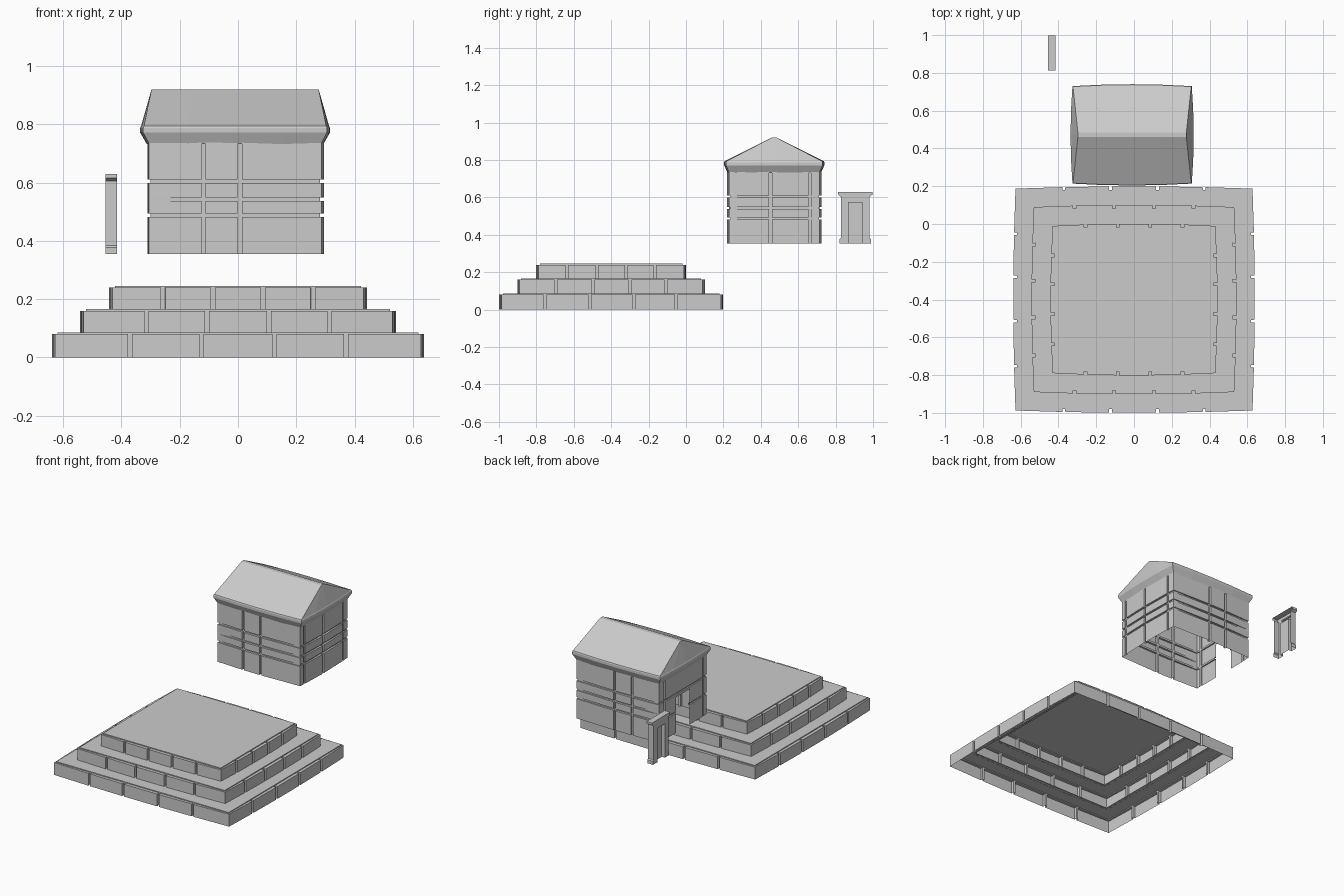
import bpy, bmesh
from mathutils import Vector

if "Cube" in bpy.data.objects:
    bpy.data.objects.remove(bpy.data.objects["Cube"])


def outline(hx, hy, bow, inset, cuts, width=0.014):
    """Bowed rectangle, counter-clockwise, with grooves. Returns (outer, inner, is_groove)."""
    outer, inner, groove = [], [], []
    frames = [lambda a, p: (a, -p), lambda a, p: (p, a),
              lambda a, p: (-a, p), lambda a, p: (-p, -a)]
    for side, place in enumerate(frames):
        L, P = (hx, hy) if side % 2 == 0 else (hy, hx)

        def add(a, deep):
            outer.append(place(a, P - bow * (a / (L - bow)) ** 2))
            lim = L - inset
            inner.append(place(max(-lim, min(lim, a)), P - inset))
            groove.append(deep)
        add(-(L - bow), False)
        for c in sorted(cuts[side] if side < 2 else [-v for v in cuts[side]]):
            if width:
                for s, deep in ((-1, False), (-1, True), (1, True), (1, False)):
                    add(c + s * width / 2, deep)
            else:
                add(c, False)
    return outer, inner, groove


def loft(name, loops, loc, cap=False, post=None):
    """Skin closed loops of equal length into one shell."""
    bm = bmesh.new()
    rows = [[bm.verts.new((x, y, z)) for x, y in pts] for pts, z in loops]
    n = len(rows[0])
    for a, b in zip(rows, rows[1:]):
        for i in range(n):
            j = (i + 1) % n
            bm.faces.new((a[i], a[j], b[j], b[i]))
    if cap:
        bm.faces.new(rows[-1])
    bmesh.ops.remove_doubles(bm, verts=bm.verts, dist=0.0003)
    bmesh.ops.dissolve_degenerate(bm, edges=bm.edges, dist=0.0003)
    if post:
        post(bm)
    return finish(name, bm, loc)


def finish(name, bm, loc=(0, 0, 0)):
    me = bpy.data.meshes.new(name)
    bm.to_mesh(me)
    bm.free()
    ob = bpy.data.objects.new(name, me)
    ob.location = loc
    bpy.context.collection.objects.link(ob)
    return ob


# Three stone tiers, each a hollow ring of blocks under a slightly raised slab
tiers = [(0.64, 0.60, 0.0, 0.08), (0.543, 0.502, 0.085, 0.16), (0.443, 0.402, 0.165, 0.24)]
for k, (hx, hy, z0, z1) in enumerate(tiers):
    cx = [hx * f for f in (-0.58, -0.195, 0.195, 0.58)]
    cy = [hy * f for f in (-0.59, -0.19, 0.2, 0.58)]
    outer, rim, deep = outline(hx, hy, 0.012, 0.021, (cx, cy, cx, cy))
    wall = [(x * 0.999, y * 0.999) if not d else r for (x, y), r, d in zip(outer, rim, deep)]
    rings = [(wall, z0), (wall, z1), (rim, z1), (rim, z1 + 0.006)]
    if k < 2:
        fx = (tiers[k + 1][0] - 0.024) / (hx - 0.021)
        fy = (tiers[k + 1][1] - 0.024) / (hy - 0.021)
        rings.append(([(x * fx, y * fy) for x, y in rim], z1 + 0.006))
    loft("stone_tier_%d" % (k + 1), rings, (0, -0.4, 0), cap=(k == 2))

# House walls: grooved shell with a doorway in the left wall
HOUSE = (-0.01, 0.472, 0)
outer, inner, deep = outline(0.305, 0.252, 0.009, 0.014,
                             ([-0.108, 0.016], [-0.205, -0.02, 0.19],
                              [-0.108, 0.016], [-0.205, 0.19]))
wall = [i if d else o for o, i, d in zip(outer, inner, deep)]
part = [i if i[0] > -0.12 else w for i, w in zip(inner, wall)]
levels = [(wall, 0.355)]
for z, ring in ((0.488, inner), (0.543, part), (0.605, inner)):
    levels += [(wall, z - 0.006), (ring, z - 0.006), (ring, z + 0.006), (wall, z + 0.006)]
levels.append((wall, 0.74))


def cut_doorway(bm):
    y0, y1, top = -0.065, 0.075, 0.585
    for co, no in (((0, y0, 0), (0, 1, 0)), ((0, y1, 0), (0, 1, 0)), ((0, 0, top), (0, 0, 1))):
        faces = [f for f in bm.faces if f.calc_center_median().x < -0.28]
        geom = set(faces) | {e for f in faces for e in f.edges} | {v for f in faces for v in f.verts}
        bmesh.ops.bisect_plane(bm, geom=list(geom), plane_co=co, plane_no=no, dist=1e-5)
    gone = []
    for f in bm.faces:
        c = f.calc_center_median()
        if c.x < -0.28 and y0 < c.y < y1 and c.z < top:
            gone.append(f)
    bmesh.ops.delete(bm, geom=gone, context='FACES')


loft("house_walls", levels, HOUSE, post=cut_doorway)

# Roof: flared eave, thin fascia, hipped slopes up to a narrow ridge
mx, my = [-0.16, 0, 0.16], [-0.13, 0, 0.13]
low, _, _ = outline(0.303, 0.250, 0.009, 0.01, (mx, my, mx, my), None)
eave, ridge, _ = outline(0.326, 0.268, 0.010, 0.01, (mx, my, mx, my), None)
ridge = [(x * 0.287 / 0.316, y * 0.012 / 0.258) for x, y in ridge]
lip = [(x * 0.99, y * 0.99) for x, y in eave]
loft("roof", [(low, 0.732), (eave, 0.772), (eave, 0.788), (lip, 0.794), (ridge, 0.92)],
     HOUSE, cap=True)

# Detached door frame facing left: open-backed surround with lintel cap and recessed panel
FRONT, PANEL, BACK = -0.455, -0.432, -0.415
half = [(0.083, 0.355), (0.083, 0.378), (0.077, 0.385), (0.077, 0.606), (0.093, 0.616), (0.093, 0.63)]
hole = [(0.039, 0.355), (0.039, 0.378), (0.039, 0.385), (0.039, 0.574), (0.039, 0.575), (0.0385, 0.575)]


def mirrored(pts):
    return pts + [(-y, z) for y, z in reversed(pts)]


bm = bmesh.new()
rows = [[bm.verts.new((x, 0.905 + y, z)) for y, z in mirrored(p)]
        for p, x in ((half, BACK), (half, FRONT), (hole, FRONT), (hole, PANEL))]
for a, b in zip(rows, rows[1:]):
    for i in range(len(a) - 1):
        bm.faces.new((a[i], b[i], b[i + 1], a[i + 1]))
bm.faces.new(rows[-1])
bmesh.ops.recalc_face_normals(bm, faces=bm.faces)
# Outward side of the panel faces -x
if sum((f.normal.x * f.calc_area() for f in bm.faces), 0.0) > 0:
    bmesh.ops.reverse_faces(bm, faces=bm.faces)
finish("door_frame", bm)

# Small slot moulding above the door
bm = bmesh.new()
bmesh.ops.create_cube(bm, size=1)
for v in bm.verts:
    v.co = Vector((v.co.x * 0.008, v.co.y * 0.09, v.co.z * 0.008))
finish("lintel_moulding", bm, (FRONT + 0.004, 0.905, 0.603))
